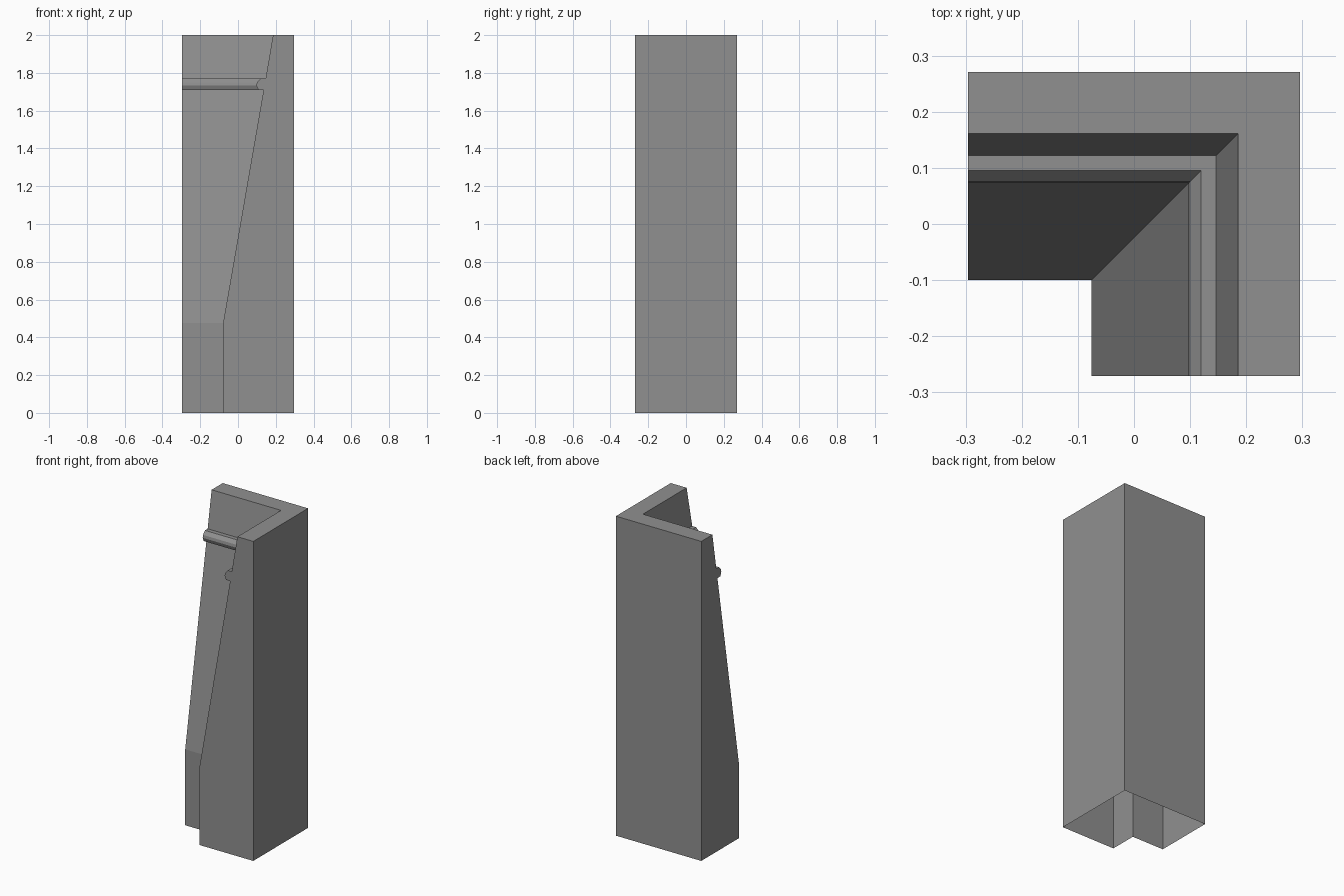
import bpy, bmesh

if "Cube" in bpy.data.objects:
    bpy.data.objects.remove(bpy.data.objects["Cube"])

HX, HY = 0.2955, 0.271   # half extents of the footprint


# Wall cross-section: (distance in from outer face, height)
def profile(bend):
    return [
        (0.0, 0.0), (0.371, 0.0), (0.371, bend),       # straight foot
        (0.160, 1.709),                                # long battered slope
        (0.188, 1.709), (0.198, 1.733),                # moulded bead
        (0.195, 1.750), (0.176, 1.771), (0.149, 1.771),
        (0.110, 2.0), (0.0, 2.0),                      # parapet
    ]


# Sweep the section along the L: left end, mitred corner, front end
stations = [
    (0.475, lambda d, z: (-HX, HY - d, z)),
    (0.475, lambda d, z: (HX - d, HY - d, z)),
    (0.495, lambda d, z: (HX - d, -HY, z)),
]

bm = bmesh.new()
rings = [[bm.verts.new(s(d, z)) for d, z in profile(bend)] for bend, s in stations]
n = len(rings[0])
# Closed shell first, so the normals point outwards
underside = []
for a, b in zip(rings, rings[1:]):
    for i in range(n):
        j = (i + 1) % n
        f = bm.faces.new((a[i], a[j], b[j], b[i]))
        if i == 0:
            underside.append(f)
# End caps
bm.faces.new(rings[0])
bm.faces.new(rings[-1][::-1])
bmesh.ops.recalc_face_normals(bm, faces=bm.faces)
# The wall is hollow and open underneath
bmesh.ops.delete(bm, geom=underside, context='FACES')

mesh = bpy.data.meshes.new("corner_wall")
bm.to_mesh(mesh)
bm.free()
wall = bpy.data.objects.new("corner_wall", mesh)
bpy.context.collection.objects.link(wall)

# Dark grey stone
stone = bpy.data.materials.new("stone")
stone.diffuse_color = (0.28, 0.28, 0.28, 1.0)
stone.use_nodes = True
stone.node_tree.nodes["Principled BSDF"].inputs["Base Color"].default_value = stone.diffuse_color
mesh.materials.append(stone)
